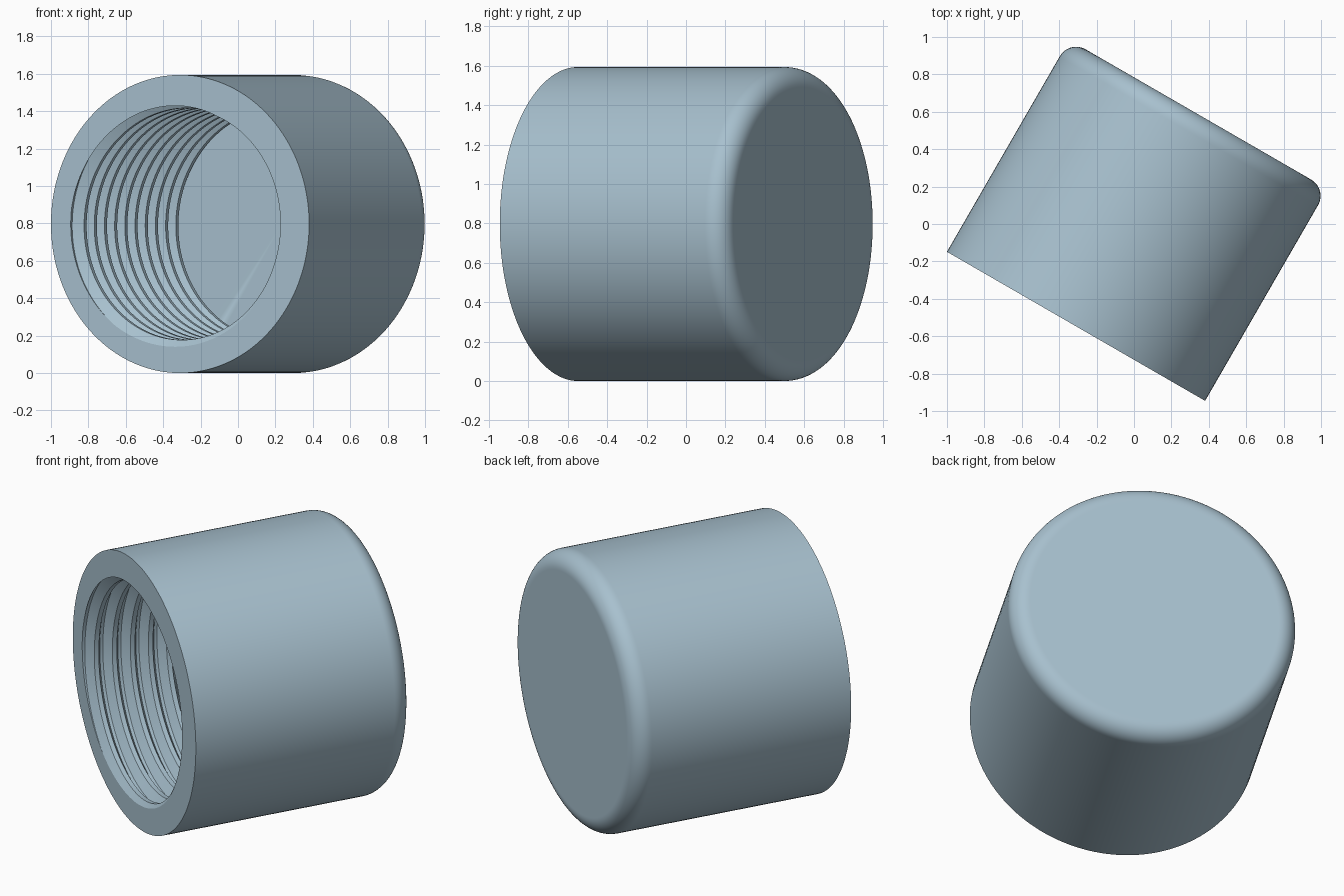
import bpy
import bmesh
from math import sin, cos, pi, radians
from mathutils import Vector

cube = bpy.data.objects.get("Cube")
if cube:
    bpy.data.objects.remove(cube, do_unlink=True)

# Main sizes: outer radius, length, back fillet, bore depth
RADIUS, LENGTH, FILLET, DEPTH = 0.797, 1.308, 0.1, 1.09
# Thread: bore radius, groove depth, pitch, half crest width, half width at groove root
BORE, GROOVE, PITCH, CREST = 0.62, 0.055, 0.109, 0.0136
ROOT = CREST + GROOVE / 1.732
START = 0.007
SEGMENTS = 144

# Cap frame: mouth centre, axis into the cap, sideways direction
ANGLE = radians(30)
AXIS = Vector((sin(ANGLE), cos(ANGLE), 0))
SIDE = Vector((cos(ANGLE), -sin(ANGLE), 0))
UP = Vector((0, 0, 1))
MOUTH = Vector((-0.31, -0.547, RADIUS))


def thread_radius(depth, crest):
    """Radius of the trapezoid thread at a depth, for a crest position."""
    gap = abs(((depth - crest) / PITCH + 0.5) % 1 - 0.5) * PITCH
    return BORE + min(max((gap - CREST) * 1.732, 0), GROOVE)


def outer_profile():
    """Closed back, rounded back edge and straight side, as (radius, depth)."""
    pts = [(0, LENGTH), (RADIUS - FILLET - 0.006, LENGTH)]
    for i in range(13):
        a = pi / 2 * (1 - i / 12)
        pts.append((RADIUS - FILLET + FILLET * cos(a),
                    LENGTH - FILLET + FILLET * sin(a)))
    return pts + [(RADIUS, LENGTH - FILLET - 0.006), (RADIUS, 0)]


def thread_profile(turn):
    """Threaded bore and flat floor at a given fraction of a turn."""
    first = START + PITCH * turn
    depths = [0]
    for k in range(-1, 11):
        for offset in (-ROOT, -CREST, CREST, ROOT):
            depths.append(min(max(first + k * PITCH + offset, 0), DEPTH))
    depths.append(DEPTH)
    return [(thread_radius(d, first), d) for d in depths] + [(0, DEPTH)]


# Sweep the whole section around the axis while the thread advances
bm = bmesh.new()
rows = []
for i in range(SEGMENTS + 1):
    turn = i / SEGMENTS
    a = 2 * pi * turn
    radial = SIDE * cos(a) - UP * sin(a)
    rows.append([bm.verts.new(MOUTH + radial * r + AXIS * d)
                 for r, d in outer_profile() + thread_profile(turn)])
for row, nxt in zip(rows, rows[1:]):
    for j in range(len(row) - 1):
        bm.faces.new((row[j], row[j + 1], nxt[j + 1], nxt[j]))
bmesh.ops.remove_doubles(bm, verts=bm.verts, dist=0.00002)
bmesh.ops.recalc_face_normals(bm, faces=bm.faces)

mesh = bpy.data.meshes.new("threaded_cap")
bm.to_mesh(mesh)
bm.free()
cap = bpy.data.objects.new("threaded_cap", mesh)
bpy.context.collection.objects.link(cap)

# Single pale blue grey colour
colour = (0.39, 0.53, 0.62, 1)
mat = bpy.data.materials.new("pale_blue_grey")
mat.use_nodes = True
mat.diffuse_color = colour
mat.node_tree.nodes["Principled BSDF"].inputs["Base Color"].default_value = colour
mesh.materials.append(mat)

# Smooth walls with crisp rim and thread edges
bpy.ops.object.select_all(action='DESELECT')
cap.select_set(True)
bpy.context.view_layer.objects.active = cap
bpy.ops.object.shade_smooth_by_angle(angle=radians(30))
